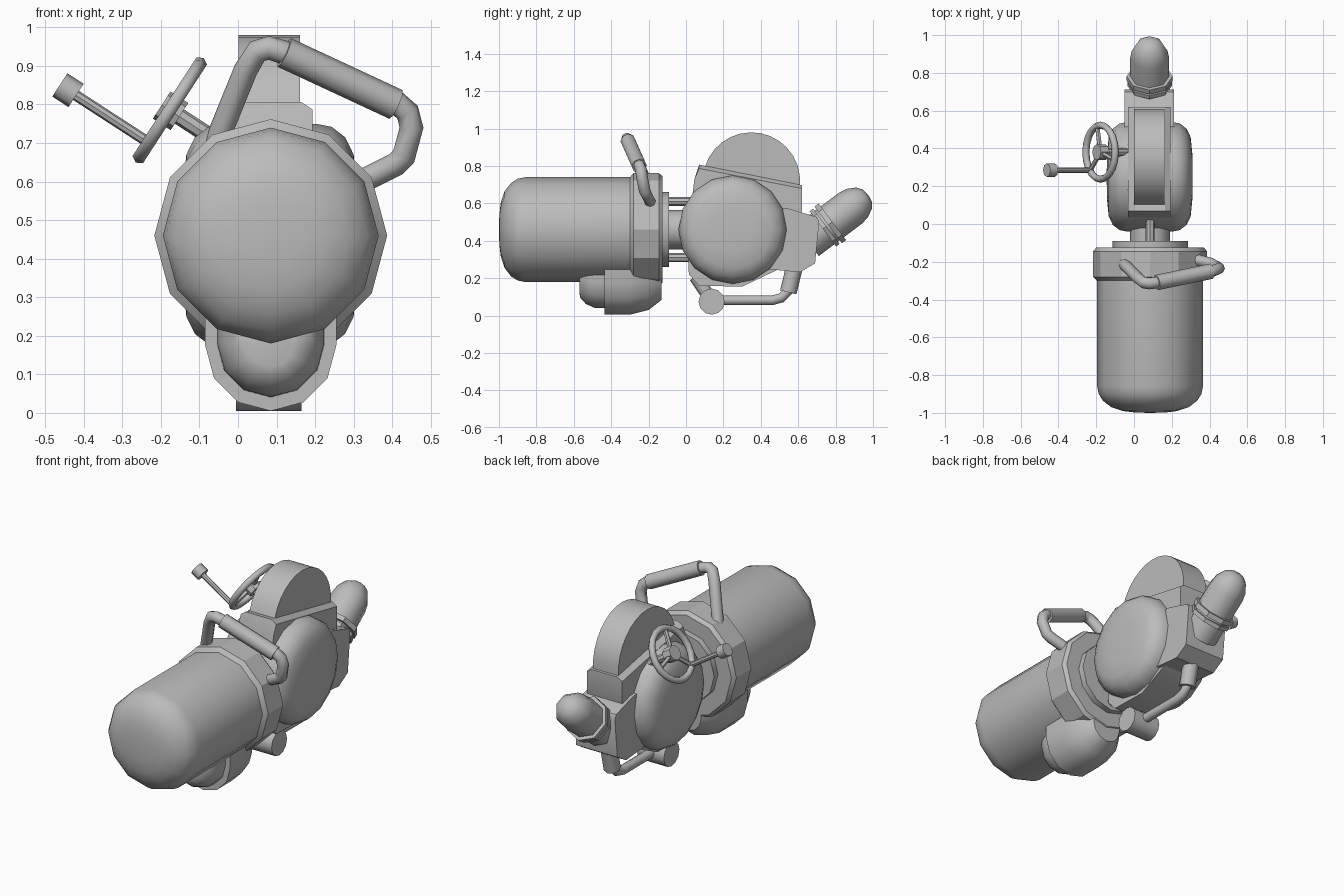
import bpy, bmesh, math
from mathutils import Vector as V

if "Cube" in bpy.data.objects:
    bpy.data.objects.remove(bpy.data.objects["Cube"])

CX, CZ = 0.085, 0.46
metal = bpy.data.materials.new("grey_metal")
metal.diffuse_color = (0.5, 0.5, 0.5, 1)
metal.use_nodes = True
metal.node_tree.nodes["Principled BSDF"].inputs["Base Color"].default_value = metal.diffuse_color


def loft(name, rings, angle=40, closed=False):
    """Skin a list of equal-sized point rings, capping the ends unless closed."""
    bm = bmesh.new()
    rows = [[bm.verts.new(p) for p in r] for r in rings]
    n = len(rows[0])
    pairs = list(zip(rows, rows[1:])) + ([(rows[-1], rows[0])] if closed else [])
    for a, b in pairs:
        for i in range(n):
            j = (i + 1) % n
            bm.faces.new((a[i], a[j], b[j], b[i]))
    if not closed:
        bm.faces.new(rows[0])
        bm.faces.new(rows[-1])
    bmesh.ops.remove_doubles(bm, verts=bm.verts, dist=1e-5)
    bmesh.ops.recalc_face_normals(bm, faces=bm.faces)
    me = bpy.data.meshes.new(name)
    bm.to_mesh(me)
    bm.free()
    me.materials.append(metal)
    ob = bpy.data.objects.new(name, me)
    bpy.context.collection.objects.link(ob)
    bpy.ops.object.select_all(action='DESELECT')
    ob.select_set(True)
    bpy.context.view_layer.objects.active = ob
    bpy.ops.object.shade_smooth_by_angle(angle=math.radians(angle))
    return ob


def frame(d, up):
    d = V(d).normalized()
    u = V(up)
    u = (u - d * u.dot(d)).normalized()
    return d, u, d.cross(u)


def ring(c, u, w, r, sides):
    return [c + (u * math.cos(a) + w * math.sin(a)) * r
            for a in (2 * math.pi * i / sides for i in range(sides))]


def lathe(name, profile, origin, axis, sides=12, up=(0, 0, 1), angle=40):
    """profile holds (radius, distance along axis)."""
    d, u, w = frame(axis, up)
    return loft(name, [ring(V(origin) + d * t, u, w, r, sides) for r, t in profile], angle)


def tube(name, pts, r, sides=8, up=(0, 1, 0)):
    """Round pipe with mitred bends."""
    pts = [V(p) for p in pts]
    rings = []
    for i, p in enumerate(pts):
        a = (p - pts[i - 1]).normalized() if i else (pts[1] - p).normalized()
        b = (pts[i + 1] - p).normalized() if i < len(pts) - 1 else a
        d, u, w = frame(a + b, up)
        rings.append(ring(p, u, w, r, sides))
    return loft(name, rings, 50)


def slab(name, outlines):
    """outlines holds (half width, side outline in y-z); mirrored about the centre plane."""
    secs = [(-h, o) for h, o in outlines] + [(h, o) for h, o in reversed(outlines)]
    return loft(name, [[(CX - 0.004 + x, y, z) for y, z in o] for x, o in secs], 30)


# Main barrel with domed nose, flange and neck
AX = (0, 1, 0)
lathe("main_barrel", [(0, -1), (.08, -.998), (.145, -.99), (.205, -.97), (.25, -.935),
                      (.272, -.9), (.28, -.86), (.28, -.25)], (CX, 0, CZ), AX)
lathe("barrel_flange", [(.28, -.3), (.302, -.28), (.302, -.145), (.285, -.125)], (CX, 0, CZ), AX, angle=25)
lathe("end_plate", [(.2, -.14), (.2, -.09)], (CX, 0, CZ), AX)
lathe("neck", [(.105, -.1), (.105, .1)], (CX, 0, CZ), AX)
for s, n in ((1, "upper"), (-1, "lower")):
    lathe(n + "_tie_rod", [(.024, -.1), (.024, .15)], (CX, 0, CZ + .15 * s), AX, 8)

# Flattened drum across the middle
half = [(.29, .12), (.282, .16), (.255, .195), (.21, .217), (.12, .226), (0, .228)]
lathe("drum", [(r, -t) for r, t in reversed(half)] + half, (.083, .25, .46), (1, 0, 0), 16)


# Lower pod: rounded trough under the barrel
def trough(y, w, top, mid=.175):
    pts = [(CX + w, y, top)]
    pts += [(CX + w * math.cos(a), y, mid - w * math.sin(a))
            for a in (math.pi * i / 6 for i in range(7))]
    return pts + [(CX - w, y, top)]


loft("pod_collar", [trough(-.435, .17, .32), trough(-.3, .17, .32),
                    trough(-.2, .145, .32), trough(-.13, .09, .32)])
loft("pod_nose", [trough(y, w, t, .18) for y, w, t in
                  ((-.57, .06, .2), (-.565, .085, .22), (-.535, .118, .25), (-.49, .138, .28), (-.42, .14, .28))], 50)

# Central housing with chamfered shoulder and arched cover
base = [(.62, .56), (.5, .25), (.3, .155), (.07, .16), (.015, .22), (.01, .45), (.045, .73)]
slab("housing", [(.112, base + [(.07, .787), (.62, .68)]),
                 (.082, base + [(.07, .807), (.62, .698)])])
arch = [(.35 + .26 * math.cos(a), .72 + .26 * math.sin(a))
        for a in (math.radians(-5 + 168 * i / 14) for i in range(15))]
slab("arched_cover", [(.08, arch)])

# Rear block and angled exhaust stub
slab("rear_block", [(.13, [(.42, .58), (.55, .572), (.70, .527), (.712, .5),
                           (.69, .28), (.61, .232), (.42, .25)])])
ST, SD = (.083, .76, .485), (0, .8, .6)
lathe("stub", [(.103, -.14), (.103, .15), (.095, .195), (.07, .24), (.04, .262), (0, .268)],
      ST, SD, 8, angle=50)
for i, (a, b, r) in enumerate(((-.035, -.012, .118), (0, .028, .122))):
    lathe(f"stub_ring_{i + 1}", [(r, a), (r, b)], ST, SD, 8, angle=30)

# Bottom roller, bracket and linkage
lathe("roller", [(.07, -.085), (.07, .085)], (.08, .137, .075), (1, 0, 0))
tube("roller_bracket", [(.083, .13, .09), (.083, .05, .21)], .035)
tube("link_rod", [(.083, .13, .082), (.083, .46, .082), (.083, .51, .095),
                  (.083, .545, .13), (.083, .58, .28)], .026, up=(1, 0, 0))
tube("link_sleeve", [(.083, .547, .125), (.083, .582, .27)], .045, up=(1, 0, 0))

# Carry handle with a thicker grip
tube("carry_handle", [(-.07, -.19, .63), (-.045, -.22, .73), (.02, -.285, .89), (.05, -.31, .938),
                      (.08, -.315, .947), (.12, -.31, .935), (.41, -.25, .805), (.44, -.24, .78),
                      (.45, -.235, .74), (.43, -.22, .665), (.41, -.21, .645), (.33, -.19, .605)], .031)
tube("handle_grip", [(.12, -.31, .935), (.41, -.25, .80)], .041)

# Hand wheel, tilted to the left
WC = V((-.177, .38, .785))
d, u, w = frame((-.84, 0, .545), (.545, 0, .84))
rim = []
for i in range(20):
    a = 2 * math.pi * i / 20
    out = u * math.cos(a) + w * math.sin(a)
    rim.append(ring(WC + out * .143, out, d, .019, 6))
loft("wheel_rim", rim, 65, closed=True)
lathe("wheel_axle", [(.022, -.2), (.022, 0)], WC, d, 8, up=u)
lathe("wheel_hub", [(.042, -.03), (.042, .025)], WC, d, 8, up=u)
wheel_pin = WC - u * .1 + V((0, -.095, 0))
pin_dir = (wheel_pin - WC).normalized()
side = d.cross(pin_dir)
for i in range(3):
    a = 2 * math.pi * i / 3
    tube(f"spoke_{i + 1}", [WC, WC + (pin_dir * math.cos(a) + side * math.sin(a)) * .14], .013, 6, up=d)

# Crank pin and knob
lathe("crank_pin", [(.014, -.01), (.014, .25)], wheel_pin, d, 8, up=u)
lathe("crank_knob", [(.036, .225), (.036, .275)], wheel_pin, d, 8, up=u, angle=50)
